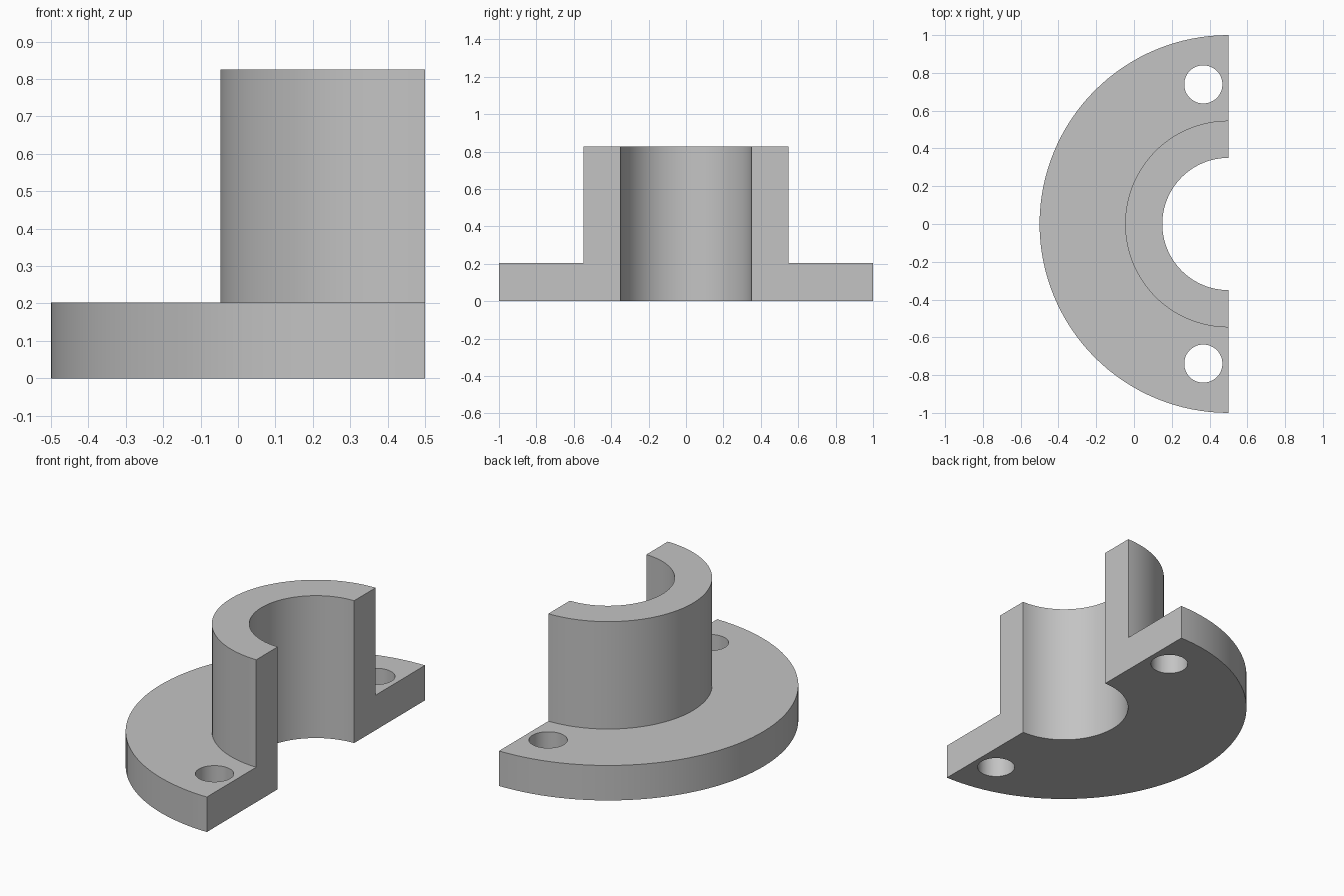
import bpy, bmesh, math
from mathutils import Vector

cube = bpy.data.objects.get("Cube")
if cube:
    bpy.data.objects.remove(cube, do_unlink=True)

AXIS_X = 0.5
OUTER, HUB, BORE = 1.0, 0.547, 0.35
PLATE_H, HUB_H = 0.203, 0.826
HOLE_X, HOLE_Y, HOLE_R = 0.367, 0.739, 0.101

# One plain grey for the whole casting
grey = bpy.data.materials.new("plain grey")
grey.use_nodes = True
colour = (0.55, 0.55, 0.55, 1)
grey.diffuse_color = colour
grey.node_tree.nodes["Principled BSDF"].inputs["Base Color"].default_value = colour


def add_object(name, bm):
    bmesh.ops.recalc_face_normals(bm, faces=bm.faces)
    mesh = bpy.data.meshes.new(name)
    bm.to_mesh(mesh)
    bm.free()
    mesh.materials.append(grey)
    obj = bpy.data.objects.new(name, mesh)
    bpy.context.collection.objects.link(obj)
    return obj


# Half flange: an L-shaped section swept through a half turn and capped
profile = [(BORE, 0), (OUTER, 0), (OUTER, PLATE_H),
           (HUB, PLATE_H), (HUB, HUB_H), (BORE, HUB_H)]
bm = bmesh.new()
start = [bm.verts.new((AXIS_X, r, z)) for r, z in profile]
edges = [bm.edges.new((a, start[i - 1])) for i, a in enumerate(start)]
bmesh.ops.spin(bm, geom=start + edges, cent=Vector((AXIS_X, 0, 0)),
               axis=Vector((0, 0, 1)), angle=math.pi, steps=64)
bmesh.ops.holes_fill(bm, edges=[e for e in bm.edges if e.is_boundary], sides=0)
flange = add_object("half_flange", bm)

# Bolt holes drilled through the plate near the cut face
for side, y in (("front", -HOLE_Y), ("back", HOLE_Y)):
    bm = bmesh.new()
    bmesh.ops.create_cone(bm, cap_ends=True, segments=48, radius1=HOLE_R,
                          radius2=HOLE_R, depth=1)
    cutter = add_object(side + "_hole_cutter", bm)
    cutter.location = (HOLE_X, y, 0)
    cutter.hide_render = True
    cutter.hide_set(True)
    drill = flange.modifiers.new(side + "_hole", 'BOOLEAN')
    drill.operation = 'DIFFERENCE'
    drill.solver = 'EXACT'
    drill.object = cutter

# Bake the drilled shape, then smooth the round walls
bpy.context.view_layer.update()
evaluated = flange.evaluated_get(bpy.context.evaluated_depsgraph_get())
drilled = bpy.data.meshes.new_from_object(evaluated)
flange.modifiers.clear()
flange.data = drilled
for obj in [o for o in bpy.data.objects if o.name.endswith("_cutter")]:
    bpy.data.objects.remove(obj, do_unlink=True)

for obj in bpy.context.selected_objects:
    obj.select_set(False)
flange.select_set(True)
bpy.context.view_layer.objects.active = flange
bpy.ops.object.shade_smooth_by_angle(angle=math.radians(30))
